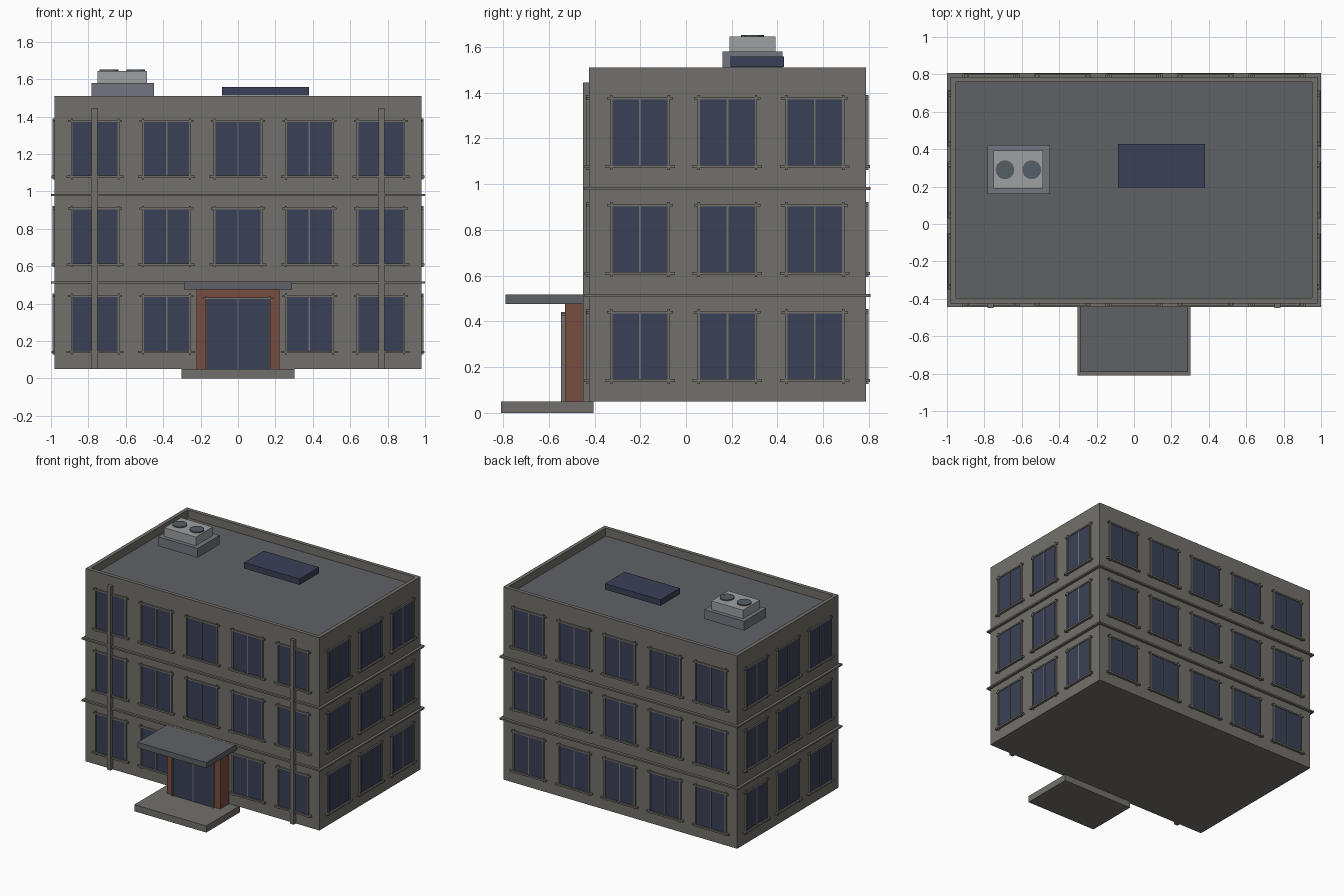
import bpy, bmesh
from math import pi
from mathutils import Matrix, Vector

if "Cube" in bpy.data.objects:
    bpy.data.objects.remove(bpy.data.objects["Cube"])


def material(name, color):
    m = bpy.data.materials.new(name)
    m.diffuse_color = (*color, 1)
    m.use_nodes = True
    m.node_tree.nodes["Principled BSDF"].inputs["Base Color"].default_value = m.diffuse_color
    return m


WALL = material("wall_stone", (0.17, 0.163, 0.145))
ROOF = material("roof_grey", (0.115, 0.12, 0.13))
GLASS = material("dark_glass", (0.042, 0.053, 0.095))
BRICK = material("brick_red", (0.19, 0.075, 0.05))
BASE = material("plinth_grey", (0.17, 0.18, 0.21))
METAL = material("light_metal", (0.34, 0.35, 0.36))
FAN = material("fan_grey", (0.09, 0.11, 0.13))


def add_box(bm, lo, hi):
    lo, hi = Vector(lo), Vector(hi)
    mat = Matrix.Translation((lo + hi) / 2) @ Matrix.Diagonal((*(hi - lo), 1))
    bmesh.ops.create_cube(bm, size=1, matrix=mat)


def finish(bm, name, mat):
    bmesh.ops.recalc_face_normals(bm, faces=bm.faces)
    mesh = bpy.data.meshes.new(name)
    bm.to_mesh(mesh)
    bm.free()
    ob = bpy.data.objects.new(name, mesh)
    bpy.context.collection.objects.link(ob)
    mesh.materials.append(mat)
    return ob


def boxes(name, mat, *pairs):
    bm = bmesh.new()
    for lo, hi in pairs:
        add_box(bm, lo, hi)
    return finish(bm, name, mat)


X, Y0, Y1, TOP = 0.98, -0.425, 0.787, 1.51
YC = (Y0 + Y1) / 2
FLOOR_H = 0.468

# main block with a sunken roof behind a parapet
bm = bmesh.new()
add_box(bm, (-X, Y0, 0.05), (X, Y1, TOP))
bm.faces.ensure_lookup_table()
roof = max(bm.faces, key=lambda f: f.calc_center_median().z)
bmesh.ops.inset_region(bm, faces=[roof], thickness=0.04)
down = bmesh.ops.extrude_face_region(bm, geom=[roof])
bmesh.ops.translate(bm, vec=(0, 0, -0.06),
                    verts=[v for v in down["geom"] if isinstance(v, bmesh.types.BMVert)])
if roof.is_valid:
    bmesh.ops.delete(bm, geom=[roof], context='FACES_ONLY')
body = finish(bm, "main_block", WALL)
body.data.materials.append(ROOF)
for p in body.data.polygons:
    if p.normal.z > 0.9 and abs(p.center.z - (TOP - 0.06)) < 0.01:
        p.material_index = 1

# string courses between floors
for i, z in enumerate((0.513, 0.981)):
    boxes(f"floor_band_{i + 1}", WALL, ((-1, Y0 - 0.018, z - 0.006), (1, Y1 + 0.02, z + 0.006)))


# windows: built in wall space (x along wall, -y outwards), then turned to each wall
def window_wall(side, columns, angle, origin, skip=()):
    panes, frames = bmesh.new(), bmesh.new()
    for row in range(3):
        z0, z1 = 0.145 + row * FLOOR_H, 0.435 + row * FLOOR_H
        for col in range(columns):
            if (row, col) in skip:
                continue
            c = (col - (columns - 1) / 2) * 0.382
            add_box(panes, (c - 0.123, -0.006, z0), (c + 0.123, 0.01, z1))
            for s in (-1, 1):
                x = c + s * 0.125
                add_box(frames, (x - 0.005, -0.012, z0 - 0.018), (x + 0.005, 0.005, z1 + 0.02))
            add_box(frames, (c - 0.004, -0.009, z0), (c + 0.004, 0.005, z1))
            add_box(frames, (c - 0.145, -0.011, z1), (c + 0.145, 0.005, z1 + 0.011))
            add_box(frames, (c - 0.152, -0.018, z0 - 0.01), (c + 0.152, 0.005, z0 + 0.003))
    place = Matrix.Translation(origin) @ Matrix.Rotation(angle, 4, 'Z')
    for b, name, mat in ((panes, "window_glass", GLASS), (frames, "window_frames", WALL)):
        b.transform(place)
        finish(b, f"{side}_{name}", mat)


window_wall("front", 5, 0, (0, Y0, 0), skip={(0, 2)})
window_wall("back", 5, pi, (0, Y1, 0))
window_wall("right", 3, pi / 2, (X, YC, 0))
window_wall("left", 3, -pi / 2, (-X, YC, 0))

# vertical pipes on the front
for s, name in ((-1, "left"), (1, "right")):
    boxes(f"{name}_downpipe", WALL, ((s * 0.767 - 0.015, -0.45, 0.05), (s * 0.767 + 0.015, Y0 + 0.01, 1.445)))

# entrance: step, brick porch, canopy and glazed door
boxes("entrance_step", WALL, ((-0.302, -0.81, 0), (0.302, -0.405, 0.05)))
boxes("entrance_porch", BRICK, ((-0.223, -0.53, 0.05), (0.223, Y0 + 0.01, 0.476)))
boxes("entrance_canopy", ROOF, ((-0.288, -0.79, 0.476), (0.288, Y0 + 0.01, 0.518)))
boxes("door_glass", GLASS, ((-0.17, -0.537, 0.05), (0.17, -0.52, 0.425)))
boxes("door_frame", WALL,
      ((-0.175, -0.546, 0.05), (-0.165, -0.525, 0.442)),
      ((0.165, -0.546, 0.05), (0.175, -0.525, 0.442)),
      ((-0.004, -0.541, 0.05), (0.004, -0.525, 0.425)),
      ((-0.19, -0.544, 0.424), (0.19, -0.525, 0.434)))

# rooftop equipment
boxes("roof_panel", GLASS, ((-0.085, 0.195, 1.513), (0.38, 0.428, 1.558)))
boxes("cooling_plinth", BASE, ((-0.783, 0.16, 1.51), (-0.45, 0.422, 1.58)))
boxes("cooling_unit", METAL, ((-0.752, 0.19, 1.58), (-0.487, 0.392, 1.645)))
for i, x in enumerate((-0.69, -0.547)):
    bm = bmesh.new()
    bmesh.ops.create_cone(bm, cap_ends=True, segments=24, radius1=0.05, radius2=0.05,
                          depth=0.014, matrix=Matrix.Translation((x, 0.29, 1.646)))
    finish(bm, f"cooling_fan_{i + 1}", FAN)
